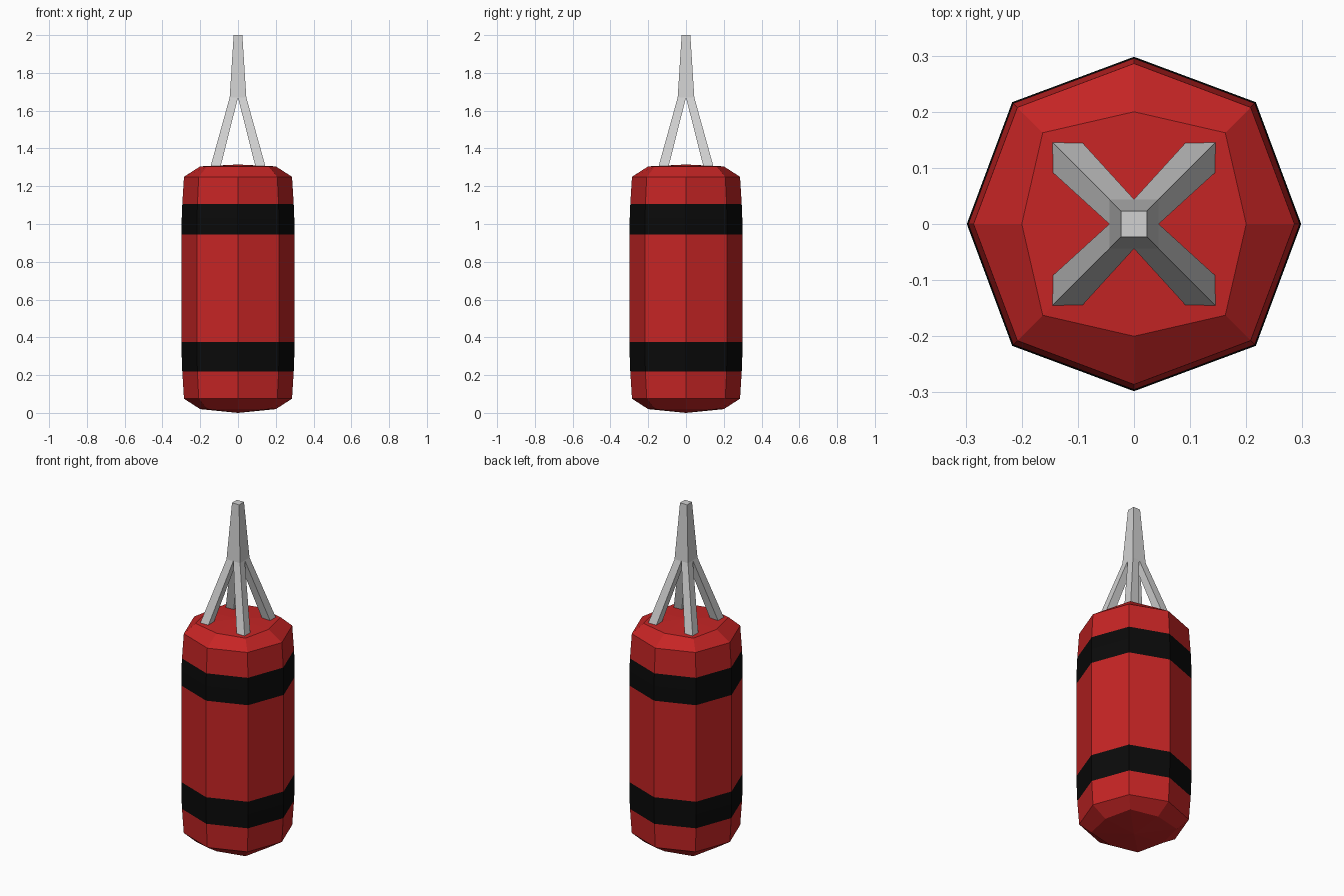
import bpy, bmesh, math

if "Cube" in bpy.data.objects:
    bpy.data.objects.remove(bpy.data.objects["Cube"])


def material(name, rgb):
    m = bpy.data.materials.new(name)
    m.diffuse_color = (*rgb, 1)
    m.use_nodes = True
    m.node_tree.nodes["Principled BSDF"].inputs["Base Color"].default_value = m.diffuse_color
    return m


def finish(name, bm, mats):
    bmesh.ops.recalc_face_normals(bm, faces=bm.faces)
    me = bpy.data.meshes.new(name)
    bm.to_mesh(me)
    bm.free()
    for m in mats:
        me.materials.append(m)
    ob = bpy.data.objects.new(name, me)
    bpy.context.collection.objects.link(ob)
    return ob


def bridge(bm, a, b):
    n = len(a)
    return [bm.faces.new((a[i], a[(i + 1) % n], b[(i + 1) % n], b[i])) for i in range(n)]


red = material("red leather", (0.56, 0.018, 0.018))
black = material("black band", (0.003, 0.003, 0.003))
grey = material("grey strap", (0.64, 0.64, 0.64))

# Bag: eight-sided lathe; profile = (radius on axes, radius on diagonals, height)
profile = [(0.200, 0.230, 0.020), (0.286, 0.294, 0.075), (0.295, 0.304, 0.218),
           (0.298, 0.307, 0.300), (0.298, 0.307, 0.376), (0.298, 0.307, 0.945),
           (0.298, 0.307, 1.030), (0.295, 0.304, 1.105), (0.286, 0.294, 1.250),
           (0.200, 0.230, 1.305)]
bm = bmesh.new()
rings = []
for axis_r, diag_r, z in profile:
    ring = []
    for i in range(8):
        a, r = i * math.pi / 4, (diag_r if i % 2 else axis_r)
        ring.append(bm.verts.new((r * math.cos(a), r * math.sin(a), z)))
    rings.append(ring)
for k in range(len(rings) - 1):
    for f in bridge(bm, rings[k], rings[k + 1]):
        f.material_index = 1 if k in (2, 3, 5, 6) else 0   # black bands
# Shallow domed ends
for ring, z in ((rings[0], 0.0), (rings[-1], 1.315)):
    tip = bm.verts.new((0, 0, z))
    for i in range(8):
        bm.faces.new((ring[i], ring[(i + 1) % 8], tip))
finish("punching_bag", bm, [red, black])


def tapered_bar(name, low, z0, high, z1):
    """Four-sided bar between two rectangles (x0, y0, x1, y1)."""
    bm = bmesh.new()
    ends = []
    for (x0, y0, x1, y1), z in ((low, z0), (high, z1)):
        ends.append([bm.verts.new((x, y, z)) for x, y in
                     ((x0, y0), (x1, y0), (x1, y1), (x0, y1))])
        bm.faces.new(ends[-1])
    bridge(bm, *ends)
    return finish(name, bm, [grey])


# Hanging strap post and its four splayed legs
W = 0.044
tapered_bar("strap_post", (-W, -W, W, W), 1.67, (-0.023, -0.023, 0.023, 0.023), 2.0)
for sx in (-1, 1):
    for sy in (-1, 1):
        tapered_bar("strap_leg",
                    (0.093 * sx, 0.093 * sy, 0.146 * sx, 0.146 * sy), 1.302,
                    (0, 0, W * sx, W * sy), 1.67)
